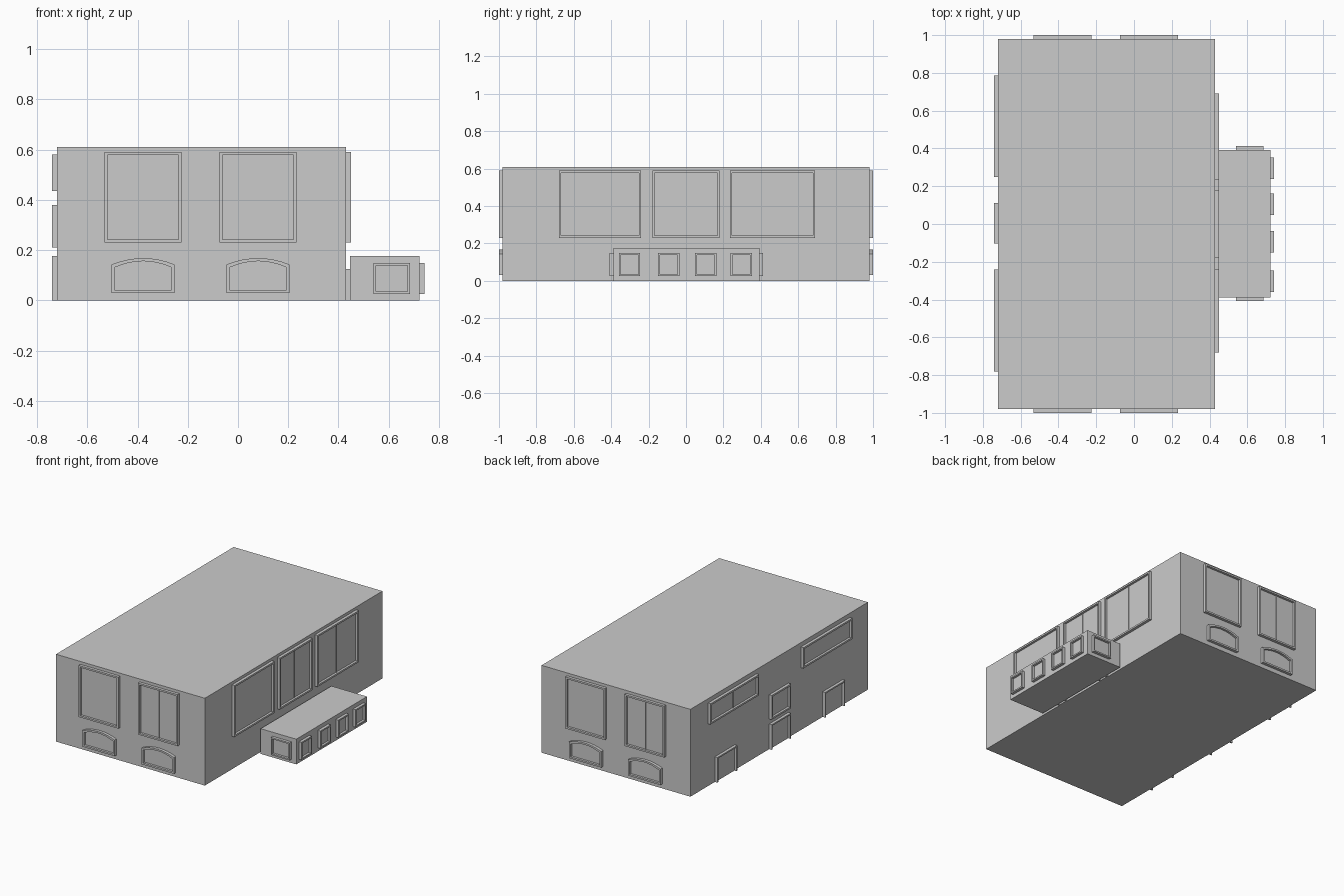
import bpy, bmesh
from math import radians, sqrt
from mathutils import Matrix

if "Cube" in bpy.data.objects:
    bpy.data.objects.remove(bpy.data.objects["Cube"])

DEPTH = 0.02


def finish(name, bm, matrix=None):
    bmesh.ops.recalc_face_normals(bm, faces=bm.faces)
    mesh = bpy.data.meshes.new(name)
    bm.to_mesh(mesh)
    bm.free()
    ob = bpy.data.objects.new(name, mesh)
    if matrix:
        ob.matrix_world = matrix
    bpy.context.collection.objects.link(ob)
    return ob


def add_box(bm, x0, x1, y0, y1, z0, z1):
    m = Matrix.Translation(((x0 + x1) / 2, (y0 + y1) / 2, (z0 + z1) / 2))
    m = m @ Matrix.Diagonal((x1 - x0, y1 - y0, z1 - z0, 1))
    bmesh.ops.create_cube(bm, size=1, matrix=m)


def box(name, *bounds):
    bm = bmesh.new()
    add_box(bm, *bounds)
    return finish(name, bm)


def outline(w, z0, z1, rise):
    # bottom right, up and over the (optionally arched) top, bottom left
    n = 8 if rise else 1
    top = []
    for i in range(n + 1):
        t = 1 - 2 * i / n
        top.append((t * w / 2, z1 - rise * t * t))
    return [(w / 2, z0)] + top + [(-w / 2, z0)]


# wall name: (rotation, function placing the along-wall centre on that wall)
def opening(name, side, wall, a0, a1, z0, z1, t=0.012, rise=0, door=False, split=False):
    c, w = (a0 + a1) / 2, abs(a1 - a0)
    angle, loc = {"front": (0, (c, wall, 0)), "right": (90, (wall, c, 0)),
                  "back": (180, (c, wall, 0)), "left": (-90, (wall, c, 0))}[side]
    bm = bmesh.new()
    outer = outline(w, z0, z1, rise)
    inner = outline(w - 2 * t, z0 if door else z0 + t, z1 - t, rise)
    n = len(outer)
    rings = [[bm.verts.new((u, y, z)) for u, z in pts]
             for pts, y in ((outer, 0), (outer, -DEPTH), (inner, -DEPTH), (inner, 0))]
    for i in range(n - 1 if door else n):
        j = (i + 1) % n
        for k in range(4):
            a, b = rings[k], rings[(k + 1) % 4]
            bm.faces.new((a[i], a[j], b[j], b[i]))
    if door:
        for i in (0, n - 1):
            bm.faces.new([r[i] for r in rings])
    # slim centre mullion
    if split:
        add_box(bm, -0.003, 0.003, -0.009, 0, z0 + t, z1 - t)
    # pane
    pane = [[bm.verts.new((u, y, z)) for u, z in inner] for y in (0, -0.004)]
    for p in pane:
        bm.faces.new(p)
    for i in range(n):
        j = (i + 1) % n
        bm.faces.new((pane[0][i], pane[0][j], pane[1][j], pane[1][i]))
    finish(name, bm, Matrix.Translation(loc) @ Matrix.Rotation(radians(angle), 4, 'Z'))


# main hall and side annex
box("main_hall", -0.72, 0.43, -0.98, 0.98, 0, 0.61)
box("annex", 0.447, 0.722, -0.388, 0.392, 0, 0.176)

# end walls: tall windows above arched cellar windows
for side, y, split_x in (("front", -0.98, 0.08), ("back", 0.98, -0.378)):
    for c in (-0.378, 0.08):
        opening(side + "_tall_window", side, y, c - 0.153, c + 0.153, 0.23, 0.59,
                split=(c == split_x))
        opening(side + "_arched_window", side, y, c - 0.125, c + 0.125, 0.03, 0.168, rise=0.025)

# right wall: three large windows and two doorways into the annex
for a0, a1, s in ((-0.68, -0.24, False), (-0.18, 0.18, True), (0.235, 0.69, True)):
    opening("right_large_window", "right", 0.43, a0, a1, 0.23, 0.59, split=s)
for c in (-0.203, 0.21):
    opening("annex_doorway", "right", 0.43, c - 0.04, c + 0.04, 0, 0.125, t=0.01, door=True)

# left wall: strip windows, doors and the window over the middle door
opening("left_strip_window", "left", -0.72, 0.25, 0.785, 0.435, 0.58, split=True)
opening("left_strip_window", "left", -0.72, -0.78, -0.24, 0.435, 0.58)
opening("middle_window", "left", -0.72, -0.103, 0.11, 0.21, 0.38)
for a0, a1 in ((0.49, 0.71), (-0.103, 0.11), (-0.70, -0.48)):
    opening("left_door", "left", -0.72, a0, a1, 0, 0.176, t=0.01, door=True)

# annex windows: four along the side, one at each end
for c in (-0.302, -0.093, 0.105, 0.295):
    opening("annex_window", "right", 0.722, c - 0.057, c + 0.057, 0.025, 0.148, t=0.01)
for side, y in (("front", -0.388), ("back", 0.392)):
    opening("annex_end_window", side, y, 0.54, 0.685, 0.025, 0.148, t=0.01)
